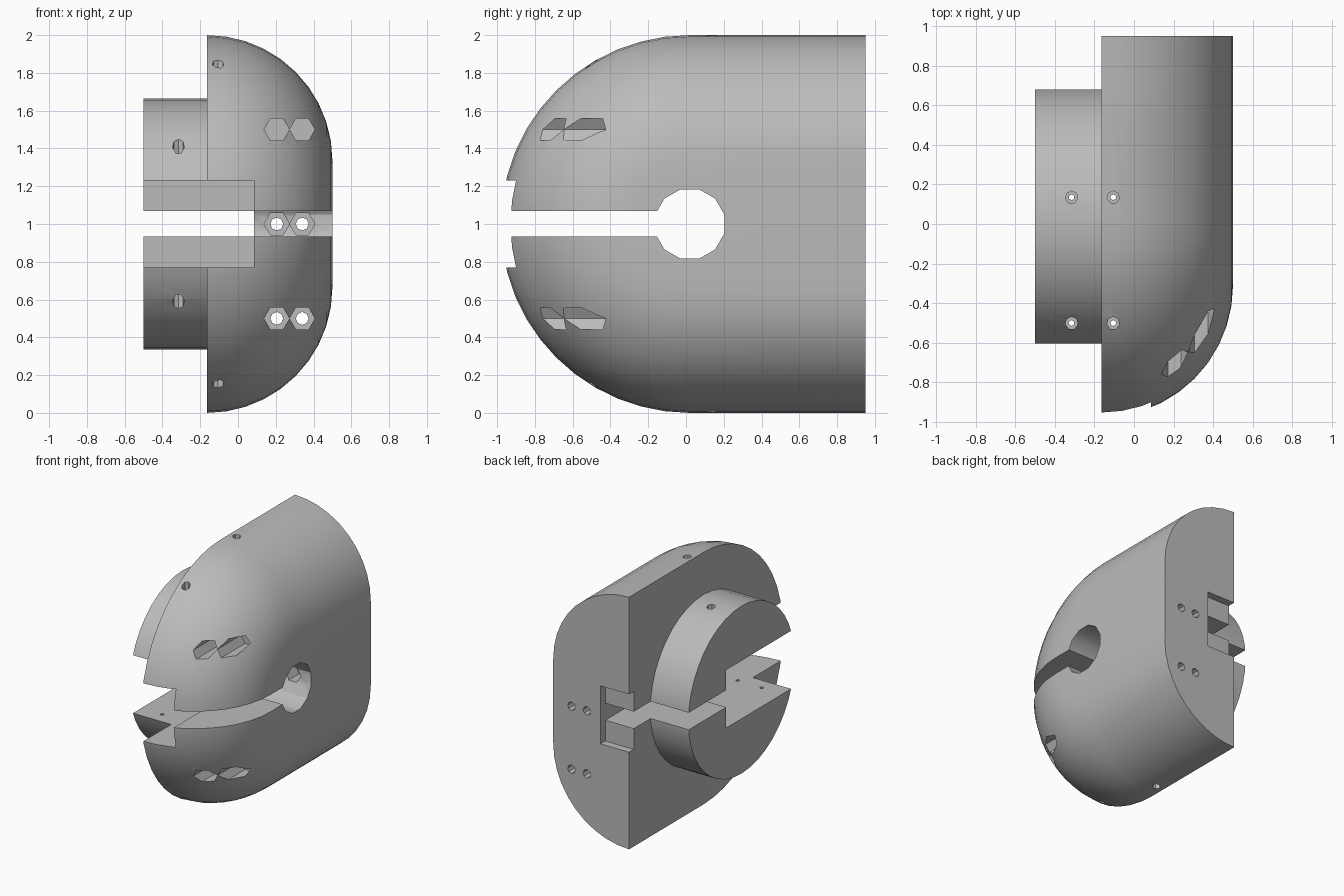
import bpy, bmesh
from math import sin, cos, pi, radians
from mathutils import Matrix

if "Cube" in bpy.data.objects:
    bpy.data.objects.remove(bpy.data.objects["Cube"])

FACE, OUT = -0.165, 0.5        # flat mounting face and outermost dome face (x)
CY, CZ = 0.02, 1.0             # dome axis
BACK = 0.95
FILLET = OUT - FACE

grey = bpy.data.materials.new("plain_grey")
grey.use_nodes = True
grey.diffuse_color = (0.5, 0.5, 0.5, 1)
grey.node_tree.nodes["Principled BSDF"].inputs["Base Color"].default_value = (0.5, 0.5, 0.5, 1)


def make_object(name, bm):
    bmesh.ops.recalc_face_normals(bm, faces=bm.faces)
    mesh = bpy.data.meshes.new(name)
    bm.to_mesh(mesh)
    bm.free()
    mesh.materials.append(grey)
    obj = bpy.data.objects.new(name, mesh)
    bpy.context.collection.objects.link(obj)
    return obj


def box(name, xs, ys, zs):
    bm = bmesh.new()
    bmesh.ops.create_cube(bm, size=1)
    for v in bm.verts:
        v.co = [lo + (c + 0.5) * (hi - lo) for c, (lo, hi) in zip(v.co, (xs, ys, zs))]
    return make_object(name, bm)


def rod(name, axis, start, end, centre, radius, sides, turn=0.0):
    """Cylinder along an axis; centre gives the two other coordinates in order."""
    bm = bmesh.new()
    bmesh.ops.create_cone(bm, cap_ends=True, segments=sides, radius1=radius,
                          radius2=radius, depth=end - start,
                          matrix=Matrix.Rotation(turn, 4, 'Z'))
    mid = (start + end) / 2
    for v in bm.verts:
        a, b, c = v.co
        co = [a + centre[0], b + centre[1]]
        co.insert("XYZ".index(axis), c + mid)
        v.co = co
    return make_object(name, bm)


def combine(target, tool, operation):
    mod = target.modifiers.new("combine", 'BOOLEAN')
    mod.operation = operation
    mod.solver = 'EXACT'
    mod.object = tool
    bpy.context.view_layer.objects.active = target
    bpy.ops.object.modifier_apply(modifier=mod.name)
    bpy.data.objects.remove(tool)


# Domed body: rounded profile swept half a turn, then drawn straight to the back
bm = bmesh.new()
profile = [(FACE + FILLET * sin(t), 1 - FILLET + FILLET * cos(t))
           for t in (i * pi / 20 for i in range(11))]
STEPS = 24
for i in range(STEPS + 1):
    phi = -pi / 2 + pi * i / STEPS
    for x, r in profile:
        bm.verts.new((x, CY - r * cos(phi), CZ + r * sin(phi)))
        if i in (0, STEPS):
            bm.verts.new((x, BACK, CZ + r * sin(phi)))
hull = bmesh.ops.convex_hull(bm, input=bm.verts)
bmesh.ops.delete(bm, geom=[v for v in bm.verts if not v.link_faces], context='VERTS')
bmesh.ops.dissolve_limit(bm, angle_limit=radians(0.3), verts=bm.verts, edges=bm.edges)
body = make_object("domed_body", bm)

# Round boss on the flat face
combine(body, rod("round_boss", 'X', -0.5, 0, (CY, CZ), 0.665, 40), 'UNION')

# Slots: wide front notch, narrow full-length slot, outer slot, shallow back pocket
STEP = 0.085
cutters = [
    box("front_notch", (-0.7, STEP), (-1.2, 0.21), (0.77, 1.23)),
    box("long_slot", (-0.7, STEP), (-1.2, 1.2), (0.935, 1.07)),
    box("outer_slot", (0, 0.7), (-1.2, CY), (0.935, 1.07)),
    box("back_pocket", (-0.4, STEP), (0.89, 1.2), (0.77, 1.23)),
    rod("round_window", 'X', 0, 0.7, (CY, CZ), 0.19, 12, pi / 12),
]

# Long bolt holes with hexagonal nut recesses
for x in (0.205, 0.34):
    for z in (0.5, 1.0, 1.5):
        cutters.append(rod("bolt_hole", 'Y', -1.2, 1.2, (x, z), 0.034, 8))
        depth = 0.33 if z == 1.0 else -0.35
        cutters.append(rod("nut_recess", 'Y', -1.2, depth, (x, z), 0.067, 6, pi / 6))

# Vertical screw holes, wider on the outer side
for x in (-0.315, -0.105):
    for y in (-0.5, 0.135):
        cutters.append(rod("screw_hole", 'Z', -0.2, 2.2, (x, y), 0.015, 6))
        for lo, hi in ((-0.2, 0.68), (1.32, 2.2)):
            cutters.append(rod("screw_recess", 'Z', lo, hi, (x, y), 0.032, 7))

for cutter in cutters:
    combine(body, cutter, 'DIFFERENCE')

# Smooth dome with crisp cut edges
bpy.ops.object.select_all(action='DESELECT')
body.select_set(True)
bpy.context.view_layer.objects.active = body
bpy.ops.object.shade_smooth_by_angle(angle=radians(30))
